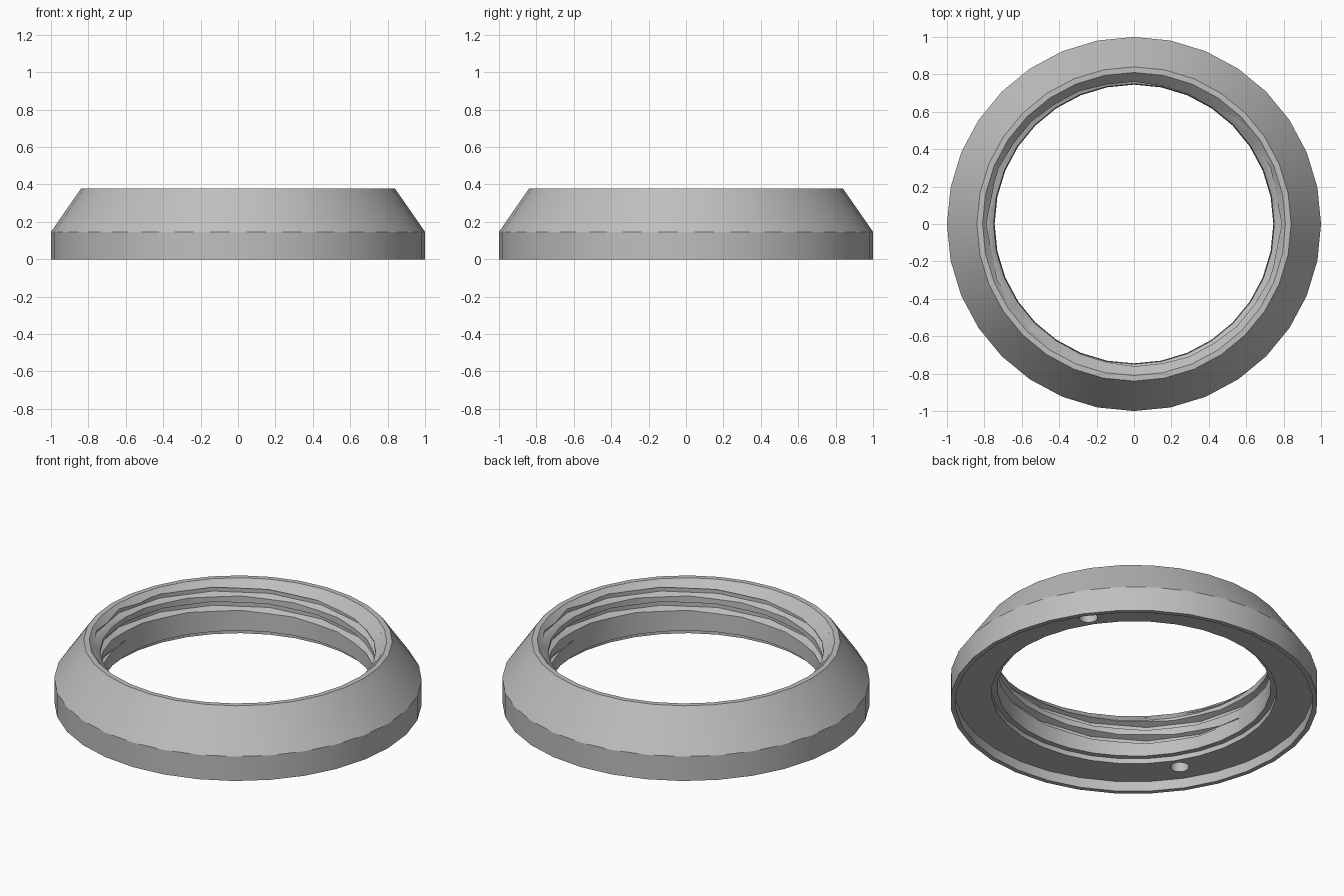
import bpy, bmesh, math
from mathutils import Vector

cube = bpy.data.objects.get("Cube")
if cube:
    bpy.data.objects.remove(cube, do_unlink=True)

grey = bpy.data.materials.new("plain grey")
grey.use_nodes = True
colour = (0.52, 0.52, 0.52, 1)
grey.diffuse_color = colour
grey.node_tree.nodes["Principled BSDF"].inputs["Base Color"].default_value = colour


def make_object(name, bm):
    bmesh.ops.recalc_face_normals(bm, faces=bm.faces)
    mesh = bpy.data.meshes.new(name)
    bm.to_mesh(mesh)
    bm.free()
    mesh.materials.append(grey)
    obj = bpy.data.objects.new(name, mesh)
    bpy.context.collection.objects.link(obj)
    return obj


def polar(r, angle, z):
    return Vector((r * math.cos(angle), r * math.sin(angle), z))


def bridge(bm, a, b):
    n = len(a)
    for i in range(n):
        j = (i + 1) % n
        bm.faces.new((a[i], a[j], b[j], b[i]))


def revolve(name, profile, sides):
    """Closed (radius, height) profile turned around z."""
    bm = bmesh.new()
    rings = [[bm.verts.new(polar(r, math.tau * i / sides, z)) for r, z in profile]
             for i in range(sides)]
    for i in range(sides):
        bridge(bm, rings[i], rings[(i + 1) % sides])
    return make_object(name, bm)


def thread_cutter(name, start):
    """Helical groove cutter with a tapered lower end."""
    bm = bmesh.new()
    sides, lead, turns = 16, 0.17, 1.4
    rings = []
    for i in range(int(sides * turns) + 1):
        grow = min(1, (i + 0.3) / 2)
        depth = 0.745 + 0.045 * grow
        mid = 0.175 + lead * i / sides
        section = [(0.69, -0.03), (0.745, -0.03), (depth, -0.012),
                   (depth, 0.012), (0.745, 0.03), (0.69, 0.03)]
        angle = start + math.tau * i / sides
        rings.append([bm.verts.new(polar(r, angle, mid + h * grow)) for r, h in section])
    for a, b in zip(rings, rings[1:]):
        bridge(bm, a, b)
    bm.faces.new(rings[0])
    bm.faces.new(rings[-1])
    return make_object(name, bm)


def hole_cutter(name, angle):
    bm = bmesh.new()
    bmesh.ops.create_cone(bm, cap_ends=True, segments=24, radius1=0.05, radius2=0.05, depth=0.2)
    bmesh.ops.translate(bm, verts=bm.verts, vec=polar(0.85, angle, 0.12))
    return make_object(name, bm)


# Ring body: sloped shoulder, chamfered bore, counterbore and recessed underside
ring = revolve("threaded_ring", [
    (1.0, 0), (1.0, 0.147), (0.84, 0.377), (0.81, 0.377), (0.75, 0.315),
    (0.745, 0.09), (0.776, 0.09), (0.776, 0.06), (0.973, 0.06), (0.973, 0)], 32)

# Two-start thread and two blind pin holes
cutters = []
for n in range(2):
    cutters.append(thread_cutter(f"thread_cutter_{n + 1}", math.pi * n))
    cutters.append(hole_cutter(f"pin_hole_cutter_{n + 1}", math.radians(33) + math.pi * n))

for cutter in cutters:
    mod = ring.modifiers.new(cutter.name, 'BOOLEAN')
    mod.operation = 'DIFFERENCE'
    mod.solver = 'EXACT'
    mod.object = cutter

bpy.context.view_layer.objects.active = ring
ring.select_set(True)
for cutter in cutters:
    bpy.ops.object.modifier_apply(modifier=cutter.name)
    bpy.data.objects.remove(cutter, do_unlink=True)
bpy.ops.object.shade_smooth_by_angle(angle=math.radians(25))
